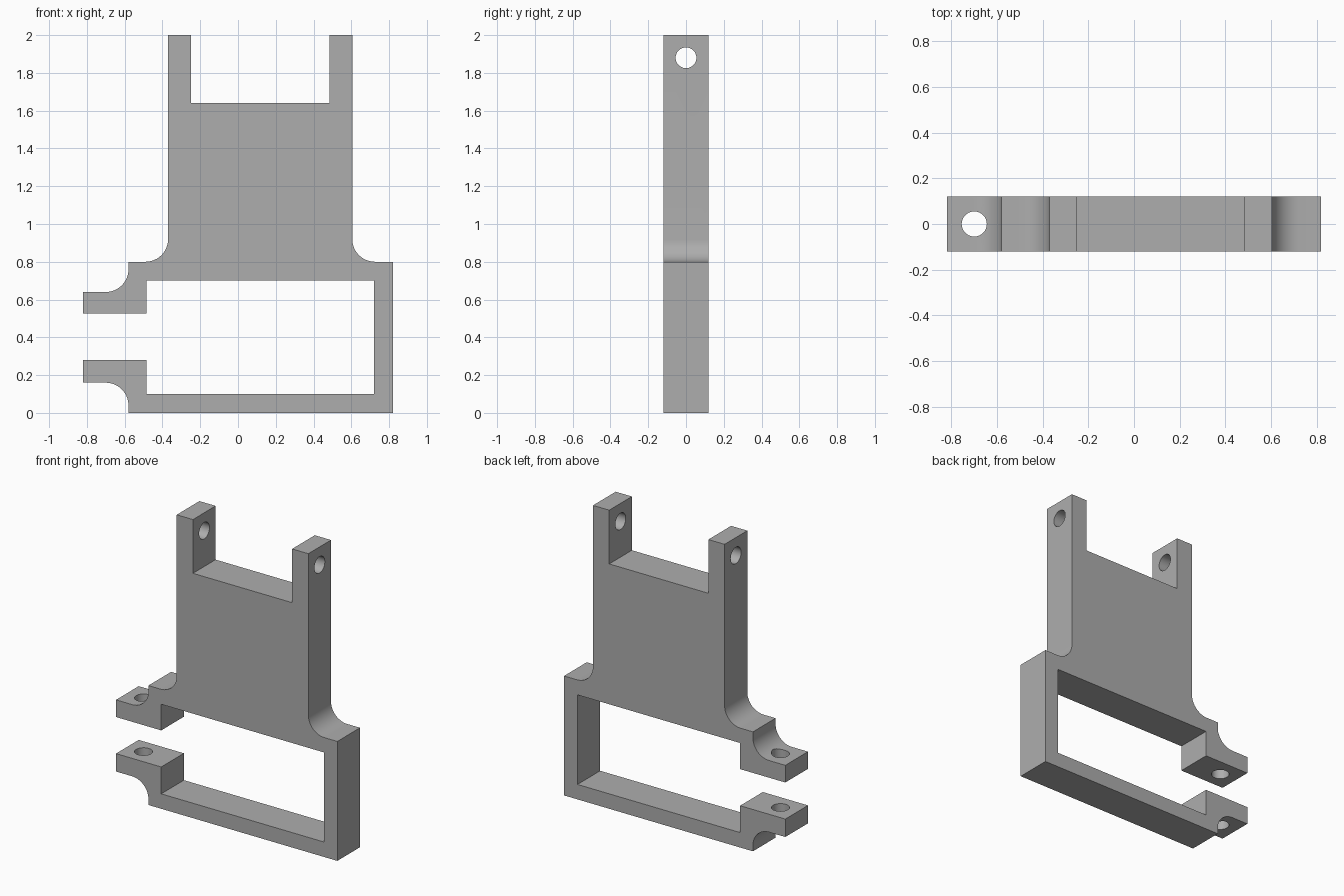
import bpy, bmesh
from math import pi, sin, cos, radians
from mathutils import Matrix

cube = bpy.data.objects.get("Cube")
if cube:
    bpy.data.objects.remove(cube, do_unlink=True)

HALF_DEPTH = 0.12
FILLET = 0.12
HOLE = 0.055

grey = bpy.data.materials.new("plain_grey")
grey.use_nodes = True
colour = (0.42, 0.42, 0.42, 1)
grey.diffuse_color = colour
grey.node_tree.nodes["Principled BSDF"].inputs["Base Color"].default_value = colour


def arc(cx, cz, start, end, steps=12):
    """Fillet points around a centre, angles in degrees."""
    angles = [radians(start + (end - start) * i / steps) for i in range(steps + 1)]
    return [(cx + FILLET * cos(a), cz + FILLET * sin(a)) for a in angles]


def add_object(name, bm):
    bmesh.ops.recalc_face_normals(bm, faces=bm.faces)
    mesh = bpy.data.meshes.new(name)
    bm.to_mesh(mesh)
    bm.free()
    mesh.materials.append(grey)
    obj = bpy.data.objects.new(name, mesh)
    bpy.context.collection.objects.link(obj)
    return obj


# Outline: base and right side, shoulder, prongs, left shoulder, clamp, window
outline = [(-0.58, 0), (0.82, 0), (0.82, 0.8)]
outline += arc(0.725, 0.92, 270, 180)
outline += [(0.605, 2), (0.485, 2), (0.485, 1.64), (-0.25, 1.64), (-0.25, 2), (-0.37, 2)]
outline += arc(-0.49, 0.92, 0, -90)
outline += [(-0.58, 0.8)]
outline += arc(-0.70, 0.76, 0, -90)
outline += [(-0.82, 0.64), (-0.82, 0.525), (-0.485, 0.525), (-0.485, 0.7), (0.72, 0.7),
            (0.72, 0.1), (-0.485, 0.1), (-0.485, 0.28), (-0.82, 0.28), (-0.82, 0.16)]
outline += arc(-0.70, 0.04, 90, 0)

# Plate body extruded through its depth
bm = bmesh.new()
face = bm.faces.new([bm.verts.new((x, -HALF_DEPTH, z)) for x, z in outline])
side = bmesh.ops.extrude_face_region(bm, geom=[face])["geom"]
bmesh.ops.translate(bm, vec=(0, 2 * HALF_DEPTH, 0),
                    verts=[v for v in side if isinstance(v, bmesh.types.BMVert)])
bracket = add_object("clamp_bracket", bm)


# Round holes through the prongs and the clamp lugs
def drill(name, matrix, length):
    cutter_bm = bmesh.new()
    bmesh.ops.create_cone(cutter_bm, cap_ends=True, segments=40, radius1=HOLE,
                          radius2=HOLE, depth=length, matrix=matrix)
    cutter = add_object(name, cutter_bm)
    cutter.hide_render = True
    mod = bracket.modifiers.new(name, 'BOOLEAN')
    mod.operation = 'DIFFERENCE'
    mod.solver = 'EXACT'
    mod.object = cutter
    bpy.context.view_layer.objects.active = bracket
    bpy.ops.object.modifier_apply(modifier=name)
    bpy.data.objects.remove(cutter, do_unlink=True)


drill("prong_pin_hole", Matrix.Translation((0.1, 0, 1.88)) @ Matrix.Rotation(pi / 2, 4, 'Y'), 1.6)
drill("clamp_bolt_hole", Matrix.Translation((-0.70, 0, 0.4)), 1.2)

# Smooth fillets and holes, sharp corners
bpy.ops.object.select_all(action='DESELECT')
bracket.select_set(True)
bpy.context.view_layer.objects.active = bracket
bpy.ops.object.shade_smooth_by_angle(angle=radians(30))
